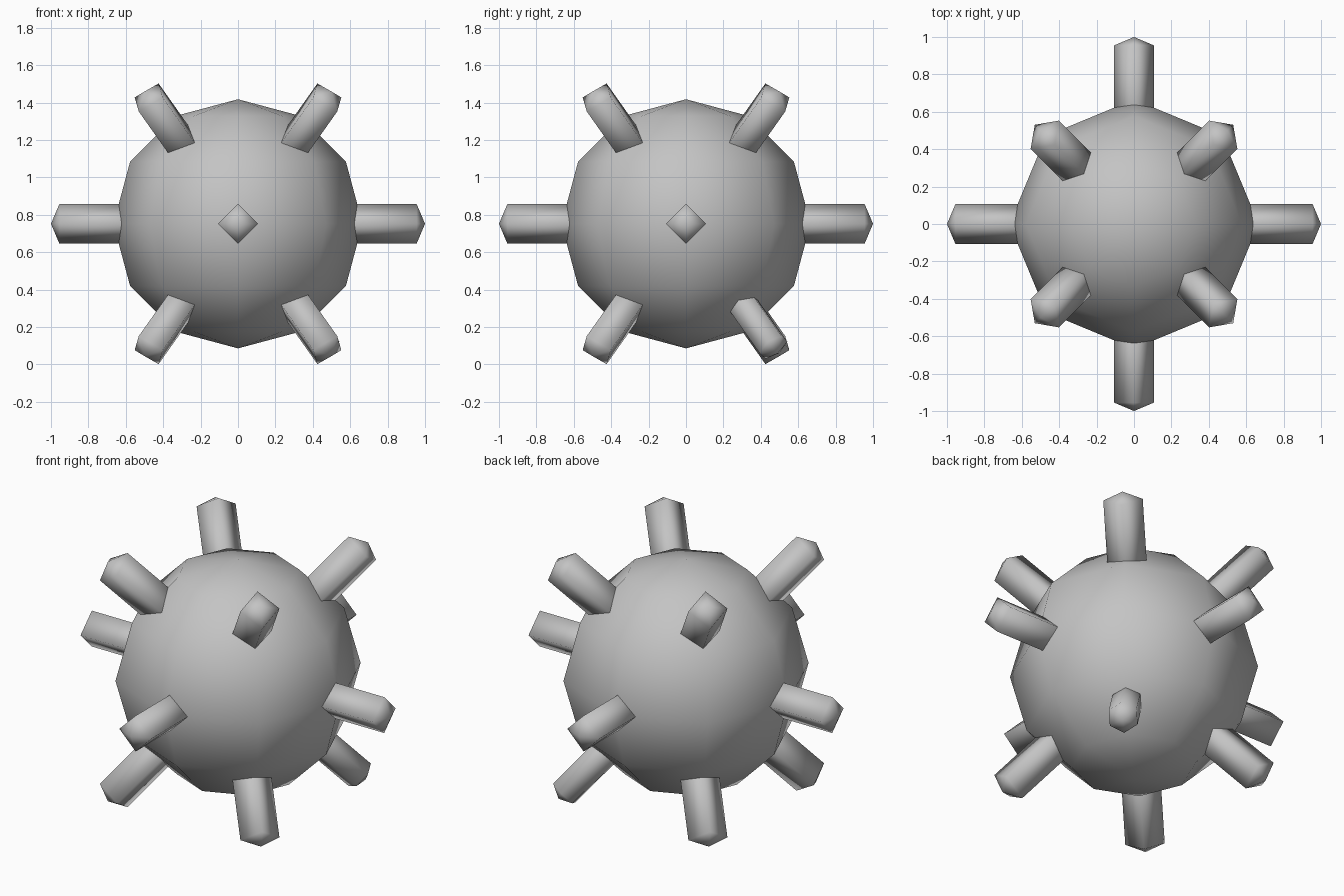
import bpy
import bmesh
import math
from mathutils import Matrix, Vector

if "Cube" in bpy.data.objects:
    bpy.data.objects.remove(bpy.data.objects["Cube"], do_unlink=True)

CENTRE = Vector((0, 0, 0.752))

grey = bpy.data.materials.new("plain_grey")
grey.use_nodes = True
colour = (0.55, 0.55, 0.55, 1)
grey.diffuse_color = colour
grey.node_tree.nodes["Principled BSDF"].inputs["Base Color"].default_value = colour


def finish(bm, name):
    """Turn a bmesh into a smooth grey object."""
    bmesh.ops.recalc_face_normals(bm, faces=bm.faces)
    for face in bm.faces:
        face.smooth = True
    mesh = bpy.data.meshes.new(name)
    bm.to_mesh(mesh)
    bm.free()
    mesh.materials.append(grey)
    obj = bpy.data.objects.new(name, mesh)
    obj.location = CENTRE
    bpy.context.collection.objects.link(obj)
    return obj


def spike(name, azimuth, elevation, radius=0.106, tip=1.0, sides=4):
    """Faceted rod with a shallow pointed cap, aimed out from the centre."""
    bm = bmesh.new()
    rings = []
    for x in (0.45, tip - 0.045):
        ring = []
        for i in range(sides):
            a = math.tau * i / sides
            ring.append(bm.verts.new((x, radius * math.sin(a), radius * math.cos(a))))
        rings.append(ring)
    inner, outer = rings
    inner_point = bm.verts.new((0.4, 0, 0))
    outer_point = bm.verts.new((tip, 0, 0))
    for i in range(sides):
        j = (i + 1) % sides
        bm.faces.new((inner[i], inner[j], outer[j], outer[i]))
        bm.faces.new((outer[i], outer[j], outer_point))
        bm.faces.new((inner[j], inner[i], inner_point))
    aim = (Matrix.Rotation(math.radians(azimuth), 4, "Z")
           @ Matrix.Rotation(math.radians(-elevation), 4, "Y"))
    bm.transform(aim)
    return finish(bm, name)


# Round body
body = bmesh.new()
bmesh.ops.create_uvsphere(body, u_segments=8, v_segments=6, radius=0.666)
finish(body, "body")

# Level spikes around the middle
for side, azimuth in (("left", 0), ("back", 90), ("right", 180), ("front", 270)):
    spike("spike_" + side, azimuth, 0)

# Slanted spikes above and below; the lower back left one is slimmer
corners = (("back_left", 45), ("back_right", 135), ("front_right", 225), ("front_left", 315))
for corner, azimuth in corners:
    spike("upper_spike_" + corner, azimuth, 45)
    if corner == "back_left":
        spike("lower_spike_" + corner, azimuth, -45, radius=0.086, tip=0.98, sides=6)
    else:
        spike("lower_spike_" + corner, azimuth, -45)
